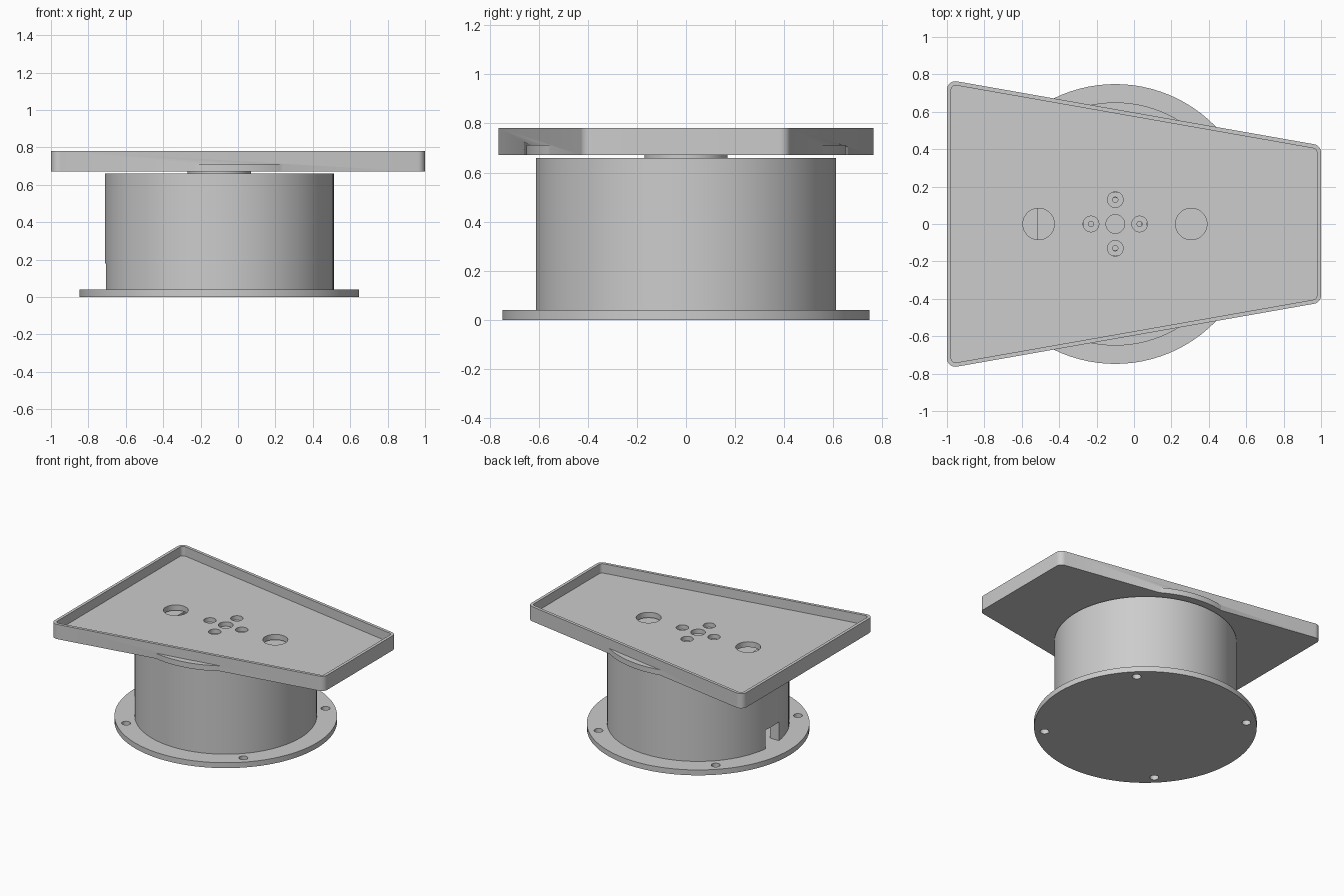
import bpy, bmesh, math
from mathutils import Vector

if "Cube" in bpy.data.objects:
    bpy.data.objects.remove(bpy.data.objects["Cube"], do_unlink=True)

grey = bpy.data.materials.new("light_grey")
grey.use_nodes = True
colour = (0.604, 0.604, 0.604, 1)
grey.diffuse_color = colour
grey.node_tree.nodes["Principled BSDF"].inputs["Base Color"].default_value = colour

AXIS = -0.1        # x of the turning axis
UNDER = 0.672      # underside of the tray
FLOOR = 0.712      # top of the tray floor
RIM = 0.781        # top of the tray rim


def prism(name, points, z0, z1):
    """Extrude a closed outline between two heights."""
    bm = bmesh.new()
    face = bm.faces.new([bm.verts.new((x, y, z0)) for x, y in points])
    top = bmesh.ops.extrude_face_region(bm, geom=[face])["geom"]
    for v in top:
        if isinstance(v, bmesh.types.BMVert):
            v.co.z = z1
    bmesh.ops.recalc_face_normals(bm, faces=bm.faces)
    mesh = bpy.data.meshes.new(name)
    bm.to_mesh(mesh)
    bm.free()
    mesh.materials.append(grey)
    obj = bpy.data.objects.new(name, mesh)
    bpy.context.collection.objects.link(obj)
    return obj


def cylinder(name, x, y, r, z0, z1, sides=32):
    ring = [2 * math.pi * i / sides for i in range(sides)]
    return prism(name, [(x + r * math.cos(a), y + r * math.sin(a)) for a in ring], z0, z1)


def box(name, x0, x1, half, z0, z1):
    return prism(name, [(x0, -half), (x1, -half), (x1, half), (x0, half)], z0, z1)


def rounded(corners, r, steps=8):
    """Outline with every corner replaced by an arc."""
    out = []
    for i, c in enumerate(corners):
        p = Vector(c)
        a = (Vector(corners[i - 1]) - p).normalized()
        b = (Vector(corners[(i + 1) % len(corners)]) - p).normalized()
        half = a.angle(b) / 2
        centre = p + (a + b).normalized() * r / math.sin(half)
        start = p + a * r / math.tan(half) - centre
        end = p + b * r / math.tan(half) - centre
        sweep = math.pi - 2 * half
        first = math.atan2(start.y, start.x)
        turn = math.copysign(sweep, start.x * end.y - start.y * end.x)
        for k in range(steps + 1):
            ang = first + turn * k / steps
            out.append((centre.x + r * math.cos(ang), centre.y + r * math.sin(ang)))
    return out


def combine(obj, tools, operation="DIFFERENCE"):
    for tool in tools:
        tool.hide_render = True
        mod = obj.modifiers.new("cut", "BOOLEAN")
        mod.operation, mod.object, mod.solver = operation, tool, "EXACT"
        bpy.ops.object.select_all(action="DESELECT")
        bpy.context.view_layer.objects.active = obj
        obj.select_set(True)
        bpy.ops.object.modifier_apply(modifier=mod.name)
        bpy.data.objects.remove(tool, do_unlink=True)


def finish(obj):
    bpy.ops.object.select_all(action="DESELECT")
    bpy.context.view_layer.objects.active = obj
    obj.select_set(True)
    bpy.ops.object.shade_smooth_by_angle(angle=math.radians(30))


def tapered(inset):
    """Corners of the tapered tray, moved inwards by the wall thickness."""
    slope = (0.42 - 0.772) / 2
    x = 1 - inset
    drop = inset * math.hypot(1, slope)
    wide, narrow = [0.596 + slope * s - drop for s in (-x, x)]
    return [(-x, -wide), (x, -narrow), (x, narrow), (-x, wide)]


# Base flange with four diagonal bolt holes
flange = cylinder("base_flange", AXIS, 0, 0.748, 0, 0.04, 96)
bolts = []
for i in range(4):
    a = math.radians(45 + 90 * i)
    bolts.append(cylinder("bolt_cutter", AXIS + 0.68 * math.cos(a), 0.68 * math.sin(a), 0.03, -0.1, 0.1))
combine(flange, bolts)
finish(flange)

# Hollow drum with a cable notch on its side and a motor opening on top
drum = cylinder("drum_housing", AXIS, 0, 0.612, 0.035, 0.66, 96)
combine(drum, [
    cylinder("cavity_cutter", AXIS, 0, 0.54, 0.03, 0.6, 96),
    box("notch_cutter", -0.8, -0.55, 0.08, 0.02, 0.18),
    box("opening_cutter", -0.515, 0.04, 0.14, 0.5, 0.7),
])
finish(drum)

# Motor block closing the opening, and the hub that carries the tray
motor = box("motor_block", -0.525, 0.05, 0.15, 0.3, 0.645)
finish(motor)
hub = cylinder("turning_hub", AXIS, 0, 0.17, 0.64, 0.68, 64)

# Tray with round support plate, raised rim and holes
tray = prism("tapered_tray", rounded(tapered(0), 0.045), UNDER, RIM)
combine(tray, [cylinder("support_plate", AXIS, 0, 0.65, UNDER, FLOOR, 96)], "UNION")
cutters = [prism("tray_cutter", rounded(tapered(0.022), 0.025), FLOOR, 0.9)]
for x in (-0.51, 0.306):
    cutters.append(cylinder("access_cutter", x, 0, 0.084, 0.6, 0.8, 48))
cutters.append(cylinder("centre_cutter", AXIS, 0, 0.05, 0.6, 0.8))
screws = []
for i in range(4):
    a = math.pi / 2 * i
    x, y = AXIS + 0.13 * math.cos(a), 0.13 * math.sin(a)
    cutters.append(cylinder("counterbore_cutter", x, y, 0.042, 0.6, 0.8))
    screws.append(cylinder("screw_cutter", x, y, 0.014, 0.65, 0.8, 20))
combine(tray, cutters)
combine(hub, screws)
finish(tray)
finish(hub)
